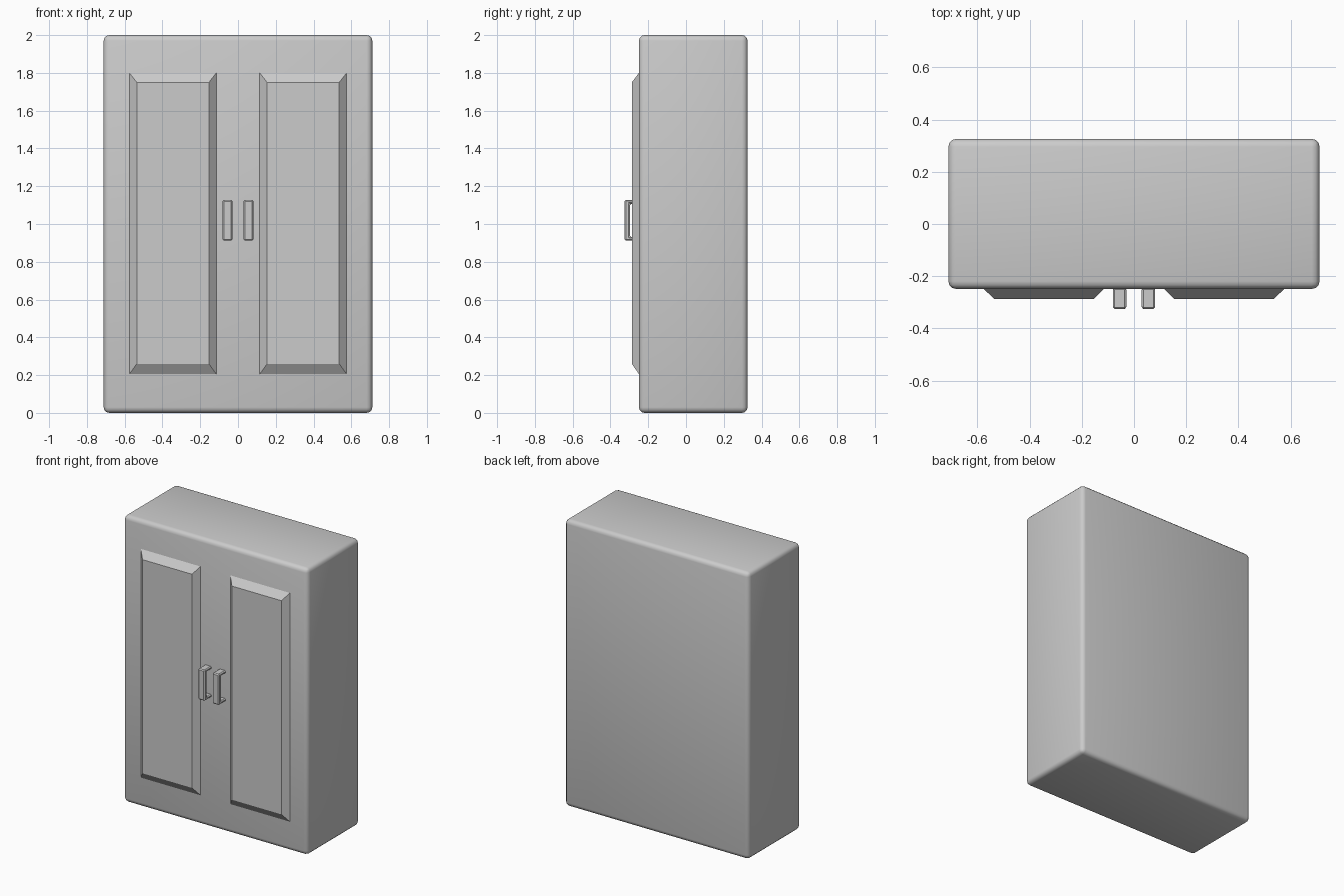
import bpy, bmesh

if "Cube" in bpy.data.objects:
    bpy.data.objects.remove(bpy.data.objects["Cube"])

FRONT, BACK = -0.249, 0.326


def make_object(name, verts, faces):
    mesh = bpy.data.meshes.new(name)
    bm = bmesh.new()
    vs = [bm.verts.new(v) for v in verts]
    for f in faces:
        bm.faces.new([vs[i] for i in f])
    bmesh.ops.recalc_face_normals(bm, faces=bm.faces[:])
    bm.to_mesh(mesh)
    bm.free()
    obj = bpy.data.objects.new(name, mesh)
    bpy.context.collection.objects.link(obj)
    return obj


def add_bevel(obj, width, segments):
    mod = obj.modifiers.new("Bevel", 'BEVEL')
    mod.width = width
    mod.segments = segments
    mod.limit_method = 'ANGLE'


# Rounded cabinet body
bpy.ops.mesh.primitive_cube_add(size=1, location=(0, (FRONT + BACK) / 2, 1))
body = bpy.context.object
body.name = "cabinet_body"
body.scale = (1.422, BACK - FRONT, 2)
bpy.ops.object.transform_apply(location=False, rotation=False, scale=True)
add_bevel(body, 0.03, 3)
for p in body.data.polygons:
    p.use_smooth = True


def rect(cx, half_w, z0, z1, y):
    return [(cx - half_w, y, z0), (cx + half_w, y, z0),
            (cx + half_w, y, z1), (cx - half_w, y, z1)]


# Raised door panel with sloping borders, its base set on the body front
def door_panel(name, cx):
    verts = (rect(cx, 0.23, 0.205, 1.80, FRONT) + rect(cx, 0.191, 0.26, 1.75, -0.287))
    faces = [(4, 5, 6, 7)] + [(i, (i + 1) % 4, (i + 1) % 4 + 4, i + 4) for i in range(4)]
    panel = make_object(name, verts, faces)
    # keep the open shell facing outwards
    if panel.data.polygons[0].normal.y > 0:
        panel.data.flip_normals()


# C-shaped pull handle: side profile extruded across x
def handle(name, cx):
    z0, z1, t = 0.912, 1.127, 0.02
    y0, y1, y2 = -0.326, -0.297, FRONT + 0.005
    prof = [(y2, z0), (y0, z0), (y0, z1), (y2, z1),
            (y2, z1 - t), (y1, z1 - t), (y1, z0 + t), (y2, z0 + t)]
    n = len(prof)
    verts = [(cx + s * 0.026, y, z) for s in (-1, 1) for y, z in prof]
    # each side is split into two legs and a bar
    sides = [(0, 1, 6, 7), (1, 2, 5, 6), (2, 3, 4, 5)]
    faces = sides + [tuple(i + n for i in f) for f in sides]
    faces += [(i, (i + 1) % n, (i + 1) % n + n, i + n) for i in range(n)]
    add_bevel(make_object(name, verts, faces), 0.007, 1)


for side, s in (("left", -1), ("right", 1)):
    door_panel(side + "_door_panel", s * 0.345)
    handle(side + "_handle", s * 0.055)
